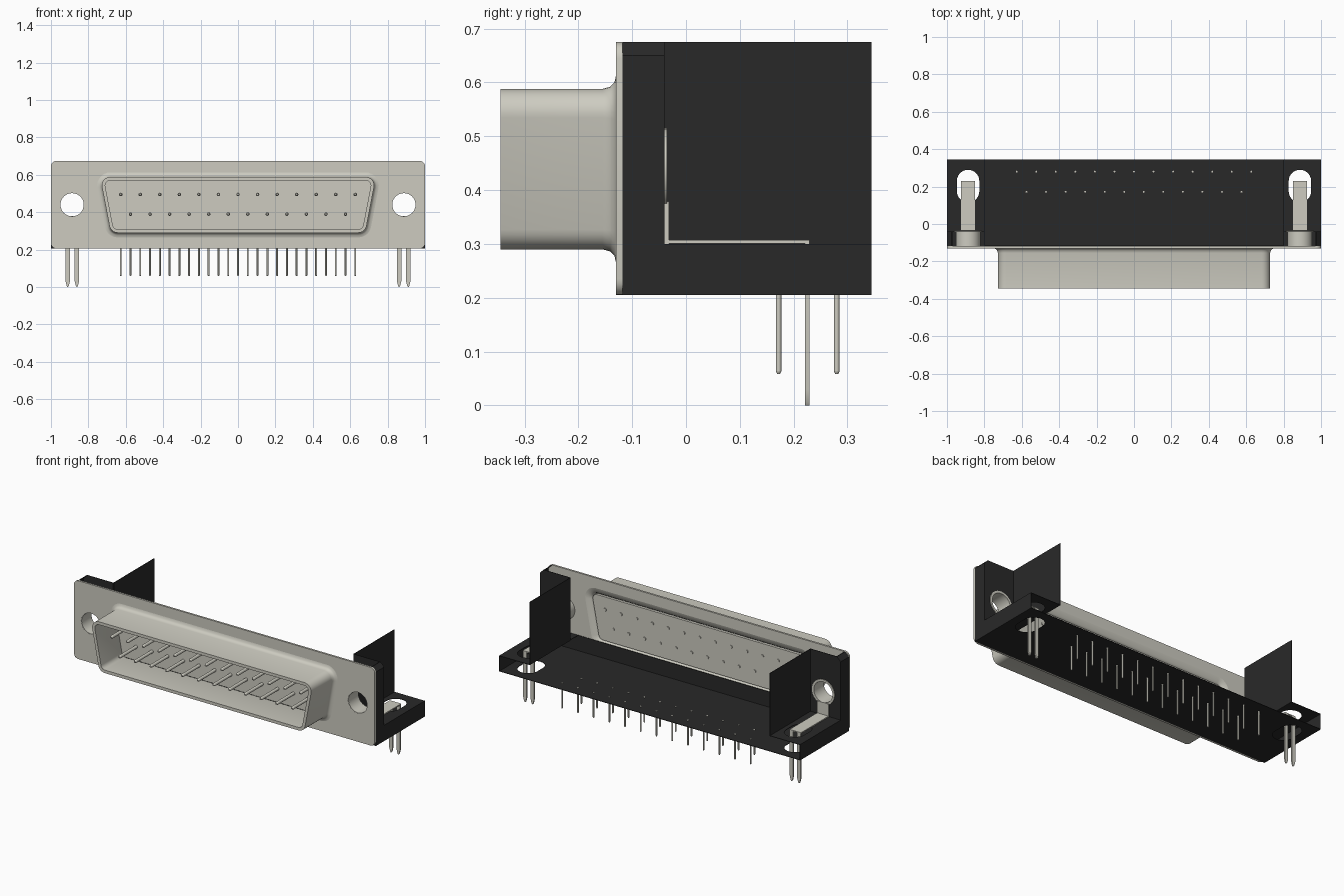
import bpy, bmesh, math
from mathutils import Matrix, Vector

if "Cube" in bpy.data.objects:
    bpy.data.objects.remove(bpy.data.objects["Cube"])


def material(name, rgb):
    m = bpy.data.materials.new(name)
    m.use_nodes = True
    m.diffuse_color = (*rgb, 1)
    m.node_tree.nodes["Principled BSDF"].inputs["Base Color"].default_value = (*rgb, 1)
    return m


METAL = material("warm grey metal", (0.61, 0.60, 0.53))
BLACK = material("black plastic", (0.022, 0.022, 0.022))


def finish(name, mesh, mat):
    mesh.name = name
    mesh.materials.clear()
    mesh.materials.append(mat)
    mesh.shade_smooth()
    mesh.set_sharp_from_angle(angle=math.radians(35))
    ob = bpy.data.objects.new(name, mesh)
    bpy.context.collection.objects.link(ob)
    return ob


def from_bmesh(name, bm, mat):
    bmesh.ops.recalc_face_normals(bm, faces=bm.faces)
    mesh = bpy.data.meshes.new(name)
    bm.to_mesh(mesh)
    bm.free()
    return finish(name, mesh, mat)


def plate(name, loops, a, b, mat, upright=True):
    """Flat outline with holes; upright: x-z outline from y=a to y=b, else x-y from z=a to z=b."""
    cu = bpy.data.curves.new(name, "CURVE")
    cu.dimensions = "2D"
    cu.fill_mode = "BOTH"
    cu.extrude = (b - a) / 2
    for loop in loops:
        s = cu.splines.new("POLY")
        s.points.add(len(loop) - 1)
        for p, (u, v) in zip(s.points, loop):
            p.co = (u, v, 0, 1)
        s.use_cyclic_u = True
    tmp = bpy.data.objects.new(name, cu)
    bpy.context.collection.objects.link(tmp)
    mesh = bpy.data.meshes.new_from_object(tmp)
    bpy.data.objects.remove(tmp)
    bpy.data.curves.remove(cu)
    bm = bmesh.new()
    bm.from_mesh(mesh)
    bmesh.ops.remove_doubles(bm, verts=bm.verts, dist=1e-5)
    mid = (a + b) / 2
    if upright:
        bm.transform(Matrix.Translation((0, mid, 0)) @ Matrix.Rotation(math.pi / 2, 4, "X"))
    else:
        bm.transform(Matrix.Translation((0, 0, mid)))
    bpy.data.meshes.remove(mesh)
    return from_bmesh(name, bm, mat)


def rect(x0, x1, v0, v1):
    return [(x0, v0), (x1, v0), (x1, v1), (x0, v1)]


def box(name, x, y, z, mat):
    return plate(name, [rect(*x, *z)], y[0], y[1], mat)


def arc(cx, cy, r, a0, a1, n):
    return [(cx + r * math.cos(math.radians(a0 + (a1 - a0) * i / n)),
             cy + r * math.sin(math.radians(a0 + (a1 - a0) * i / n))) for i in range(n + 1)]


def circle(cx, cy, r, n=32):
    return arc(cx, cy, r, 0, 360, n)[:-1]


def slot(x):
    return arc(x, 0.23, 0.06, 0, 180, 14) + arc(x, 0.175, 0.06, 180, 360, 14)


def d_outline(off):
    """Rounded trapezoid of the shell, grown outward by off."""
    r = 0.045 + off
    right = arc(0.643, 0.335, r, -90, -10.9, 6) + arc(0.683, 0.543, r, -10.9, 90, 8)
    return right + [(-x, z) for x, z in reversed(right)]


def loft(name, rings, mat):
    """Skin a closed sequence of (outline, y) rings."""
    bm = bmesh.new()
    vs = [[bm.verts.new((x, y, z)) for x, z in pts] for pts, y in rings]
    for k, ring in enumerate(vs):
        nxt, n = vs[(k + 1) % len(vs)], len(ring)
        for i in range(n):
            bm.faces.new((ring[i], ring[(i + 1) % n], nxt[(i + 1) % n], nxt[i]))
    return from_bmesh(name, bm, mat)


def pins(name, paths, r, mat):
    """Round pins from a to b, with a tapered tip at b."""
    bm = bmesh.new()
    for a, b in paths:
        a, b = Vector(a), Vector(b)
        d = (b - a).normalized()
        rot = d.to_track_quat("Z", "Y").to_matrix().to_4x4()
        tip = b - d * r
        for p, q, r2 in ((a, tip, r), (tip, b, r * 0.5)):
            bmesh.ops.create_cone(bm, cap_ends=True, segments=12, radius1=r, radius2=r2,
                                  depth=(q - p).length,
                                  matrix=Matrix.Translation((p + q) / 2) @ rot)
    return from_bmesh(name, bm, mat)


HX, HZ = 0.887, 0.44          # mounting hole centre
BOT, FLOOR, TOP = 0.205, 0.30, 0.675
BACK, WALL, REAR = -0.118, -0.04, 0.345
SKIN = 0.003                  # thickness of the plastic walls

# Front flange with shell opening and mounting holes
c = 0.03
outline = (arc(1 - c, BOT + c, c, -90, 0, 5) + arc(1 - c, TOP - c, c, 0, 90, 5)
           + arc(-1 + c, TOP - c, c, 90, 180, 5) + arc(-1 + c, BOT + c, c, 180, 270, 5))
plate("front_flange", [outline, d_outline(0.025), circle(HX, HZ, 0.064), circle(-HX, HZ, 0.064)],
      -0.13, BACK, METAL)

# Drawn shell with a flared root
profile = [(0.025, -0.13), (0.012, -0.133), (0.004, -0.141), (0, -0.155), (0, -0.345),
           (-0.018, -0.345), (-0.018, -0.155), (-0.013, -0.138), (-0.003, -0.126), (0.025, BACK)]
loft("shell", [(d_outline(o), y) for o, y in profile], METAL)

# Contact plate and contacts
plate("contact_plate", [d_outline(-0.0175)], -0.145, -0.129, METAL)
STEP = 0.1045
row_a = [(i - 6) * STEP for i in range(13)]
row_b = [(i - 5.5) * STEP for i in range(12)]
pins("contact_pins", [((x, -0.124, z), (x, -0.31, z))
                      for row, z in ((row_a, 0.495), (row_b, 0.39)) for x in row], 0.0095, METAL)

# Solder pins under the base
pins("solder_pins", [((x, y, BOT + 0.006), (x, y, 0.058))
                     for row, y in ((row_a, 0.28), (row_b, 0.172)) for x in row], 0.005, METAL)

# Hollow base, open at the rear: floor with two slots and a low front wall
plate("base_floor", [rect(-1, 1, BACK, REAR), slot(HX), slot(-HX)],
      BOT, BOT + SKIN, BLACK, upright=False)
box("base_front_wall", (-1, 1), (BACK, BACK + SKIN), (BOT + SKIN, FLOOR), BLACK)

# Parts at both ends
for s, side in ((1, "left"), (-1, "right")):
    def sx(pts):
        return [(s * x, z) for x, z in pts]

    # Mounting ledge with slot, and its outer wall
    plate(side + "_ledge", [sx(rect(0.8, 1, BACK, REAR)), slot(s * HX)],
          FLOOR - SKIN, FLOOR, BLACK, upright=False)
    plate(side + "_ledge_wall", [sx(rect(1 - SKIN, 1, BOT + SKIN, FLOOR - SKIN))],
          BACK + SKIN, REAR, BLACK)

    # Open-topped end block: rear wall, outer wall and side fin
    plate(side + "_block_rear_wall",
          [sx([(0.8, FLOOR), (1, FLOOR), (1, 0.65), (0.975, TOP), (0.8, TOP)]),
           circle(s * HX, HZ, 0.064)], WALL - SKIN, WALL, BLACK)
    plate(side + "_block_outer_wall",
          [sx([(1 - SKIN, FLOOR), (1, FLOOR), (1, 0.65), (0.975, TOP), (0.971, TOP),
               (1 - SKIN, 0.649)])], BACK, WALL - SKIN, BLACK)
    box(side + "_fin", sorted((s * 0.797, s * 0.8)), (WALL, REAR), (FLOOR - SKIN, TOP), BLACK)

    # Mounting sleeve with a rear collar
    loft(side + "_sleeve", [(circle(s * HX, HZ, r), y) for r, y in
                            ((0.062, -0.129), (0.062, -0.035), (0.075, -0.035),
                             (0.075, -0.0395), (0.066, -0.0395), (0.066, -0.129))], METAL)

    # Grounding strap and split prongs
    xs = sorted((s * (HX - 0.0375), s * (HX + 0.0375)))
    box(side + "_strap_upright", xs, (-0.0395, -0.032), (FLOOR, 0.379), METAL)
    box(side + "_strap", xs, (-0.035, 0.229), (FLOOR + 0.0005, 0.307), METAL)
    for x0, x1, part in ((0.85, 0.873, "inner"), (0.899, 0.922, "outer")):
        plate(side + "_" + part + "_prong",
              [sx([(x0, 0.302), (x0, 0.03), (x0 + 0.006, 0.006), (x0 + 0.01, 0),
                   (x1 - 0.01, 0), (x1 - 0.006, 0.006), (x1, 0.03), (x1, 0.302)])],
              0.221, 0.229, METAL)
